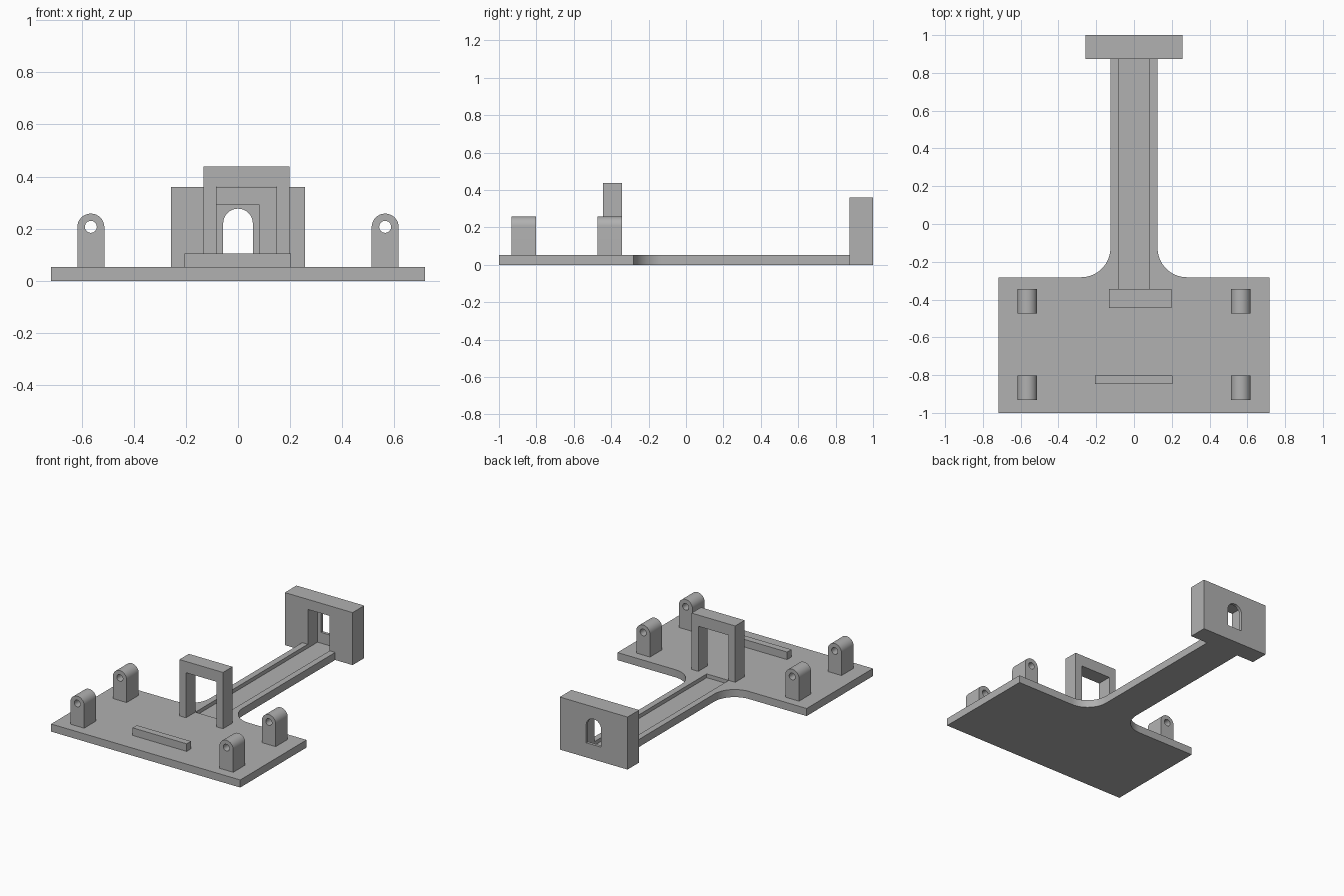
import bpy
import bmesh
from math import pi, cos, sin, radians
from mathutils import Vector

cube = bpy.data.objects.get("Cube")
if cube:
    bpy.data.objects.remove(cube, do_unlink=True)

grey = bpy.data.materials.new("plain_grey")
grey.use_nodes = True
grey.diffuse_color = (0.44, 0.44, 0.44, 1)
grey.node_tree.nodes["Principled BSDF"].inputs["Base Color"].default_value = grey.diffuse_color


def arc(cx, cy, r, start, end, steps=16):
    """Points on a circular arc, angles in degrees."""
    angles = [radians(start + (end - start) * i / steps) for i in range(steps + 1)]
    return [(cx + r * cos(a), cy + r * sin(a)) for a in angles]


def prism(name, profile, low, high, axis="Z"):
    """Extrude a 2D profile: xy along z, or xz along y."""
    def place(p, d):
        return (p[0], p[1], d) if axis == "Z" else (p[0], d, p[1])
    bm = bmesh.new()
    face = bm.faces.new([bm.verts.new(place(p, low)) for p in profile])
    grown = bmesh.ops.extrude_face_region(bm, geom=[face])["geom"]
    shift = Vector(place((0, 0), high - low))
    bmesh.ops.translate(bm, vec=shift, verts=[v for v in grown if isinstance(v, bmesh.types.BMVert)])
    bmesh.ops.recalc_face_normals(bm, faces=bm.faces)
    mesh = bpy.data.meshes.new(name)
    bm.to_mesh(mesh)
    bm.free()
    mesh.materials.append(grey)
    ob = bpy.data.objects.new(name, mesh)
    bpy.context.collection.objects.link(ob)
    return ob


def box(name, x, y, z):
    corners = [(x[0], y[0]), (x[1], y[0]), (x[1], y[1]), (x[0], y[1])]
    return prism(name, corners, z[0], z[1])


def cut(ob, *cutters):
    """Subtract the cutters, then remove them."""
    for c in cutters:
        c.hide_render = True
        mod = ob.modifiers.new("cut", "BOOLEAN")
        mod.operation = "DIFFERENCE"
        mod.solver = "EXACT"
        mod.object = c
    bpy.context.view_layer.update()
    graph = bpy.context.evaluated_depsgraph_get()
    mesh = bpy.data.meshes.new_from_object(ob.evaluated_get(graph))
    ob.modifiers.clear()
    ob.data = mesh
    for c in cutters:
        bpy.data.objects.remove(c, do_unlink=True)


def smooth(ob):
    bpy.ops.object.select_all(action="DESELECT")
    ob.select_set(True)
    bpy.context.view_layer.objects.active = ob
    bpy.ops.object.shade_smooth_by_angle(angle=radians(30))


PLATE = 0.052
GROOVE = 0.026
SLOT = 0.083

# Base plate with filleted stem
fillet = 0.155
right_half = [(0.717, -1), (0.717, -0.282)]
right_half += arc(0.125 + fillet, -0.282 + fillet, fillet, 270, 180)
right_half += [(0.125, 0.9)]
outline = right_half + [(-x, y) for x, y in reversed(right_half)]
base = prism("base_plate", outline, 0, PLATE)
cut(base, box("groove_cutter", (-SLOT, SLOT), (-0.343, 0.95), (GROOVE, 0.2)))
smooth(base)

# End block with a front pocket and a thin arched window behind it
block = box("end_block", (-0.257, 0.257), (0.874, 1), (0, 0.36))
arch = [(-0.057, 0.1), (0.057, 0.1)] + arc(0, 0.22, 0.057, 0, 180)
cut(block,
    box("pocket_cutter", (-SLOT, SLOT), (0.8, 0.98), (GROOVE, 0.291)),
    prism("window_cutter", arch, 0.9, 1.1, "Y"))
smooth(block)

# Offset upright frame
frame_profile = [(-0.133, PLATE), (-0.083, PLATE), (-0.083, 0.361), (0.147, 0.361),
                 (0.147, PLATE), (0.198, PLATE), (0.198, 0.438), (-0.133, 0.438)]
prism("upright_frame", frame_profile, -0.445, -0.343, "Y")

# Low front stop bar
box("stop_bar", (-0.206, 0.204), (-0.847, -0.801), (PLATE, 0.104))

# Four round-topped lugs with pin holes
for side, x in (("right", -0.565), ("left", 0.565)):
    for place, y in (("front", -0.933), ("rear", -0.473)):
        profile = [(x - 0.052, PLATE), (x + 0.052, PLATE)] + arc(x, 0.206, 0.052, 0, 180)
        lug = prism(f"{place}_{side}_lug", profile, y, y + 0.13, "Y")
        hole = arc(x, 0.207, 0.023, 0, 345, 23)
        cut(lug, prism("hole_cutter", hole, y - 0.1, y + 0.3, "Y"))
        smooth(lug)
